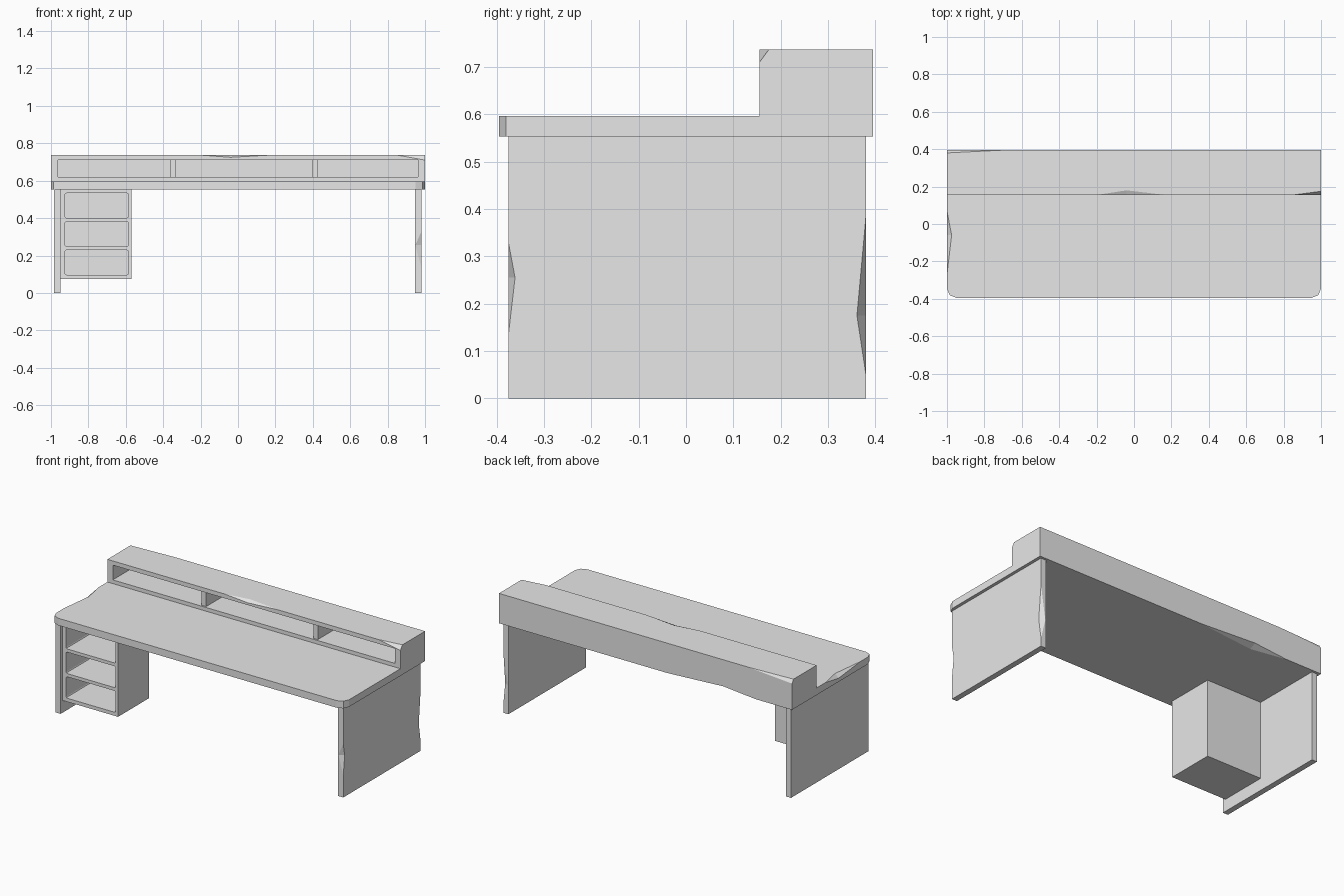
import bpy
import bmesh
from mathutils import Vector

cube = bpy.data.objects.get("Cube")
if cube:
    bpy.data.objects.remove(cube, do_unlink=True)

grey = bpy.data.materials.new("plain_grey")
grey.use_nodes = True
grey.diffuse_color = (0.8, 0.8, 0.8, 1)
grey.node_tree.nodes["Principled BSDF"].inputs["Base Color"].default_value = (0.8, 0.8, 0.8, 1)


def finish(name, bm):
    bmesh.ops.recalc_face_normals(bm, faces=bm.faces)
    mesh = bpy.data.meshes.new(name)
    bm.to_mesh(mesh)
    bm.free()
    mesh.materials.append(grey)
    obj = bpy.data.objects.new(name, mesh)
    bpy.context.collection.objects.link(obj)
    return obj


def box(name, x, y, z, corner=0):
    """Box from (min, max) ranges; corner rounds the edges that run along y."""
    bm = bmesh.new()
    bmesh.ops.create_cube(bm, size=1)
    for v in bm.verts:
        v.co = [r[0] if c < 0 else r[1] for c, r in zip(v.co, (x, y, z))]
    if corner:
        edges = [e for e in bm.edges if abs(e.verts[0].co.y - e.verts[1].co.y) > 0.01]
        bmesh.ops.bevel(bm, geom=edges, offset=corner, segments=2, profile=0.5, affect='EDGES')
    return finish(name, bm)


def cut(obj, cutter):
    cutter.hide_render = True
    mod = obj.modifiers.new("cut", 'BOOLEAN')
    mod.operation = 'DIFFERENCE'
    mod.solver = 'EXACT'
    mod.object = cutter
    with bpy.context.temp_override(object=obj, active_object=obj):
        bpy.ops.object.modifier_apply(modifier=mod.name)
    bpy.data.objects.remove(cutter, do_unlink=True)


def chip(obj, a, b, m1, m2):
    """Knock a wedge out of edge a-b, reaching m1 and m2 on the two faces beside it."""
    a, b, m1, m2 = map(Vector, (a, b, m1, m2))
    reach = (m1 - m2) * 0.4
    bm = bmesh.new()
    for p in (a, b, m1 + reach, m2 - reach):
        bm.verts.new(p)
    bmesh.ops.convex_hull(bm, input=bm.verts)
    cut(obj, finish("chip_cutter", bm))


# Desktop and raised shelf box: one L-shaped profile swept along x
FRONT, STEP, BACK = -0.395, 0.155, 0.395
UNDER, DESK, TOP = 0.553, 0.597, 0.737
profile = [(FRONT, UNDER), (BACK, UNDER), (BACK, TOP), (STEP, TOP), (STEP, DESK), (FRONT, DESK)]
bm = bmesh.new()
face = bm.faces.new([bm.verts.new((-1, y, z)) for y, z in profile])
swept = bmesh.ops.extrude_face_region(bm, geom=[face])["geom"]
bmesh.ops.translate(bm, vec=(2, 0, 0), verts=[g for g in swept if isinstance(g, bmesh.types.BMVert)])
corners = [e for e in bm.edges
           if all(abs(v.co.y - FRONT) < 0.001 for v in e.verts)
           and abs(e.verts[0].co.z - e.verts[1].co.z) > 0.01]
bmesh.ops.bevel(bm, geom=corners, offset=0.05, segments=2, profile=0.5, affect='EDGES')
desktop = finish("desktop_with_shelf", bm)

# Long open compartment in the raised shelf
cut(desktop, box("shelf_cutter", (-0.963, 0.963), (0.1, 0.37), (0.62, 0.711)))

# Worn places on the desktop edges
chip(desktop, (-0.2, STEP, TOP), (0.17, STEP, TOP), (-0.04, 0.18, TOP), (-0.04, STEP, 0.725))
chip(desktop, (0.85, STEP, TOP), (1.3, STEP, TOP), (1, 0.175, TOP), (1, STEP, 0.71))
chip(desktop, (-0.7, BACK, TOP), (-1.3, BACK, TOP), (-1, 0.38, TOP), (-1, BACK, 0.715))
chip(desktop, (-1, 0.07, DESK), (-1, -0.27, DESK), (-0.975, -0.06, DESK), (-1, -0.06, 0.575))
chip(desktop, (-0.15, BACK, UNDER), (-0.75, BACK, UNDER), (-0.53, 0.355, UNDER), (-0.53, BACK, 0.573))

# Shelf dividers
for i, x in enumerate((-0.348, 0.414)):
    box(f"shelf_divider_{i + 1}", (x - 0.015, x + 0.015), (0.165, 0.37), (0.62, 0.711))

# Side panel legs
box("right_leg", (-0.983, -0.948), (-0.375, 0.38), (0, UNDER))
left_leg = box("left_leg", (0.946, 0.981), (-0.375, 0.38), (0, UNDER))
chip(left_leg, (0.981, -0.375, 0.135), (0.981, -0.375, 0.33),
     (0.981, -0.361, 0.255), (0.948, -0.375, 0.255))
chip(left_leg, (0.981, 0.38, 0.05), (0.981, 0.38, 0.385),
     (0.981, 0.361, 0.175), (0.95, 0.38, 0.175))

# Hanging pedestal with three open compartments
pedestal = box("pedestal", (-0.948, -0.57), (-0.355, -0.055), (0.075, UNDER))
for i in range(3):
    low = 0.097 + 0.152 * i
    cut(pedestal, box("compartment_cutter", (-0.925, -0.587), (-0.5, -0.075),
                      (low, low + 0.132), corner=0.008))
